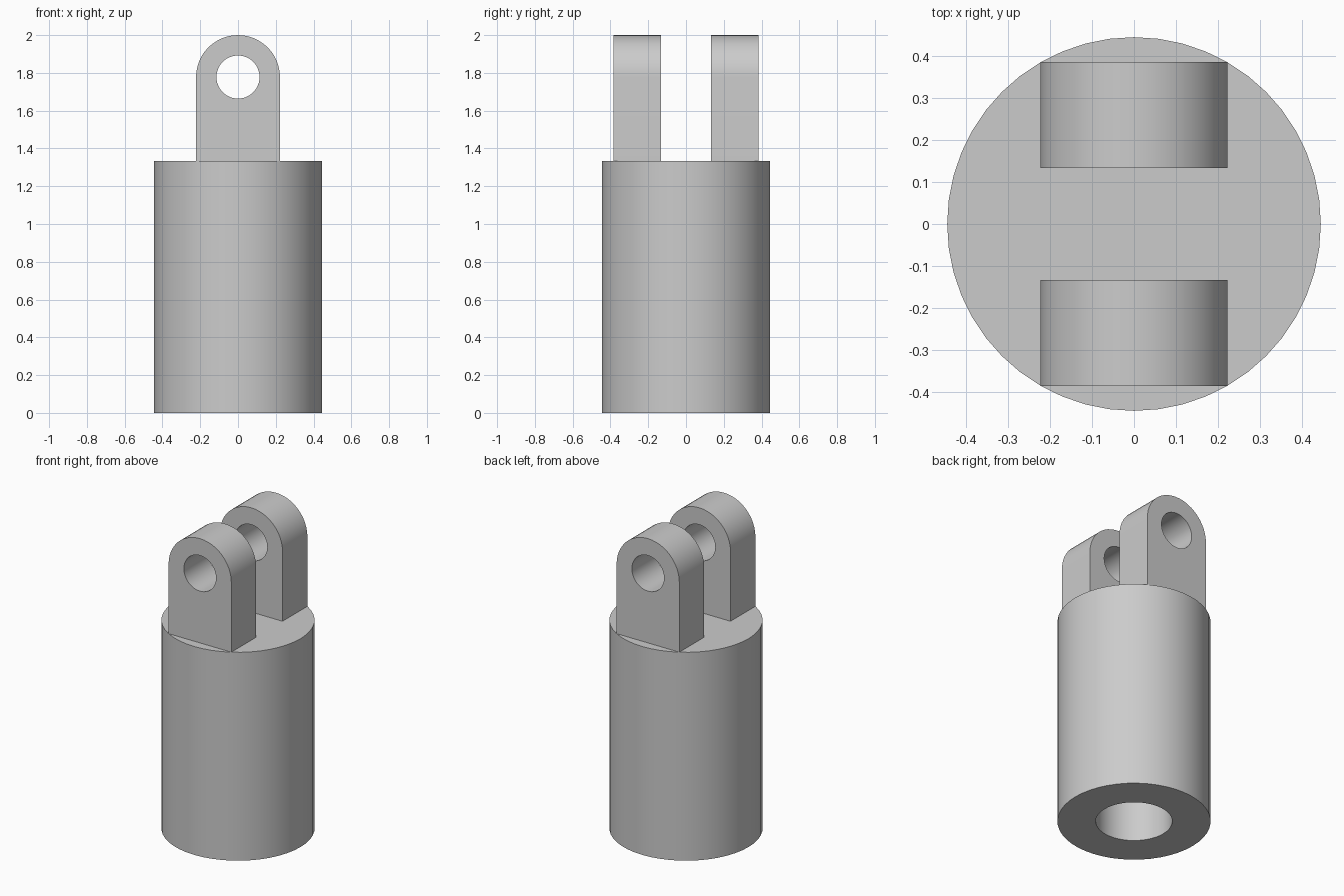
import bpy, bmesh
from math import sin, cos, pi, sqrt

old = bpy.data.objects.get("Cube")
if old:
    bpy.data.objects.remove(old)

BODY_R, BODY_H = 0.444, 1.333
BORE_R, BORE_DEPTH = 0.222, 1.0
LUG_R, HOLE_R, PIN_Z = 0.222, 0.114, 1.778
LUG_IN, LUG_OUT = 0.133, sqrt(BODY_R ** 2 - LUG_R ** 2)
SEGMENTS = 48

grey = bpy.data.materials.new("plain grey")
grey.use_nodes = True
color = (0.6, 0.6, 0.6, 1)
grey.diffuse_color = color
grey.node_tree.nodes["Principled BSDF"].inputs["Base Color"].default_value = color


def finish(bm, name):
    """Turn a bmesh into a smooth object with sharp edges kept."""
    bmesh.ops.remove_doubles(bm, verts=bm.verts, dist=1e-5)
    bmesh.ops.recalc_face_normals(bm, faces=bm.faces)
    mesh = bpy.data.meshes.new(name)
    bm.to_mesh(mesh)
    bm.free()
    mesh.materials.append(grey)
    obj = bpy.data.objects.new(name, mesh)
    bpy.context.collection.objects.link(obj)
    bpy.ops.object.select_all(action='DESELECT')
    obj.select_set(True)
    bpy.context.view_layer.objects.active = obj
    bpy.ops.object.shade_smooth_by_angle(angle=pi / 6)
    return obj


def make_body():
    """Cylinder with a blind bore in its underside, spun from a profile."""
    bm = bmesh.new()
    profile = [(0, BORE_DEPTH), (BORE_R, BORE_DEPTH), (BORE_R, 0),
               (BODY_R, 0), (BODY_R, BODY_H), (0, BODY_H)]
    verts = [bm.verts.new((r, 0, z)) for r, z in profile]
    edges = [bm.edges.new(pair) for pair in zip(verts, verts[1:])]
    bmesh.ops.spin(bm, geom=verts + edges, axis=(0, 0, 1), cent=(0, 0, 0),
                   angle=2 * pi, steps=SEGMENTS, use_merge=True)
    finish(bm, "cylinder_body")


def make_lug(name, y_start, y_end):
    """Round-topped plate with a pin hole, extruded along y."""
    bm = bmesh.new()

    def loop(points):
        verts = [bm.verts.new((x, y_start, z)) for x, z in points]
        return [bm.edges.new((v, verts[i - 1])) for i, v in enumerate(verts)]

    half = SEGMENTS // 2
    arc = [(LUG_R * cos(pi * i / half), PIN_Z + LUG_R * sin(pi * i / half))
           for i in range(half + 1)]
    hole = [(HOLE_R * cos(2 * pi * i / SEGMENTS), PIN_Z + HOLE_R * sin(2 * pi * i / SEGMENTS))
            for i in range(SEGMENTS)]
    edges = loop(arc + [(-LUG_R, BODY_H), (LUG_R, BODY_H)]) + loop(hole)
    bmesh.ops.triangle_fill(bm, edges=edges, use_beauty=True, normal=(0, 1, 0))
    result = bmesh.ops.extrude_face_region(bm, geom=bm.faces[:], use_keep_orig=True)
    moved = [g for g in result["geom"] if isinstance(g, bmesh.types.BMVert)]
    bmesh.ops.translate(bm, verts=moved, vec=(0, y_end - y_start, 0))
    finish(bm, name)


make_body()
make_lug("front_lug", -LUG_OUT, -LUG_IN)
make_lug("back_lug", LUG_IN, LUG_OUT)
